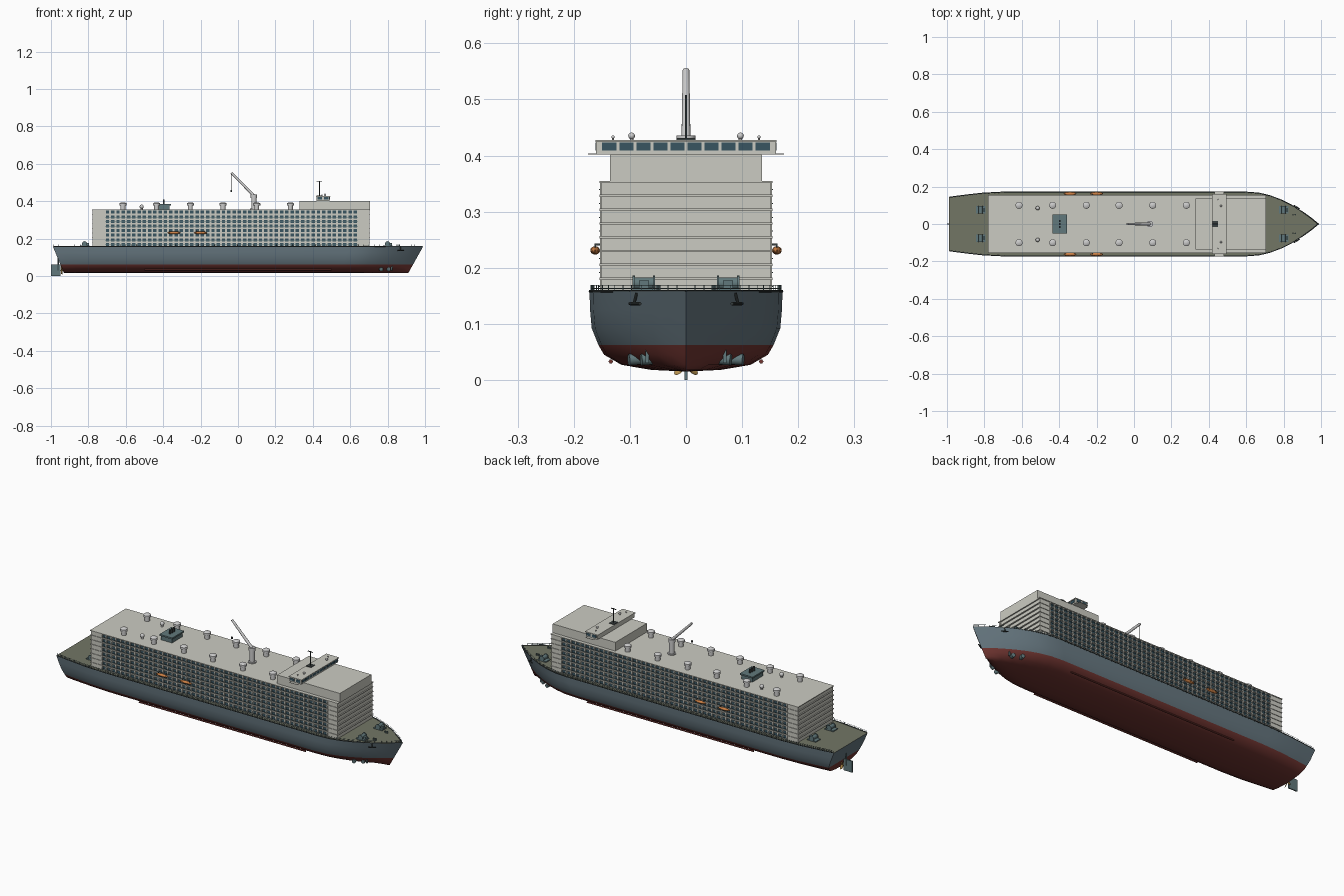
import bpy, bmesh, math
from mathutils import Matrix, Vector

if "Cube" in bpy.data.objects:
    bpy.data.objects.remove(bpy.data.objects["Cube"])


def mat(name, c):
    m = bpy.data.materials.new(name)
    m.diffuse_color = (*c, 1)
    m.use_nodes = True
    m.node_tree.nodes["Principled BSDF"].inputs["Base Color"].default_value = m.diffuse_color
    return m


WHITE = mat("off_white", (0.60, 0.60, 0.54))
NAVY = mat("hull_blue", (0.13, 0.18, 0.21))
RED = mat("bottom_red", (0.16, 0.035, 0.03))
DECK = mat("deck_olive", (0.17, 0.18, 0.13))
GLASS = mat("window_glass", (0.04, 0.09, 0.12))
TEAL = mat("machinery_teal", (0.12, 0.19, 0.20))
DARK = mat("dark_steel", (0.04, 0.05, 0.05))
ORANGE = mat("boat_orange", (0.62, 0.22, 0.06))
BRONZE = mat("bronze", (0.5, 0.3, 0.08))
STEEL = mat("light_steel", (0.55, 0.57, 0.56))


def finish(name, bm, *mats, smooth=True):
    me = bpy.data.meshes.new(name)
    bm.to_mesh(me)
    bm.free()
    ob = bpy.data.objects.new(name, me)
    bpy.context.collection.objects.link(ob)
    for m in mats:
        me.materials.append(m)
    if smooth:
        bpy.ops.object.select_all(action='DESELECT')
        ob.select_set(True)
        bpy.context.view_layer.objects.active = ob
        bpy.ops.object.shade_smooth_by_angle(angle=math.radians(35))
    return ob


def box(bm, x0, x1, y0, y1, z0, z1):
    m = Matrix.Translation(((x0 + x1) / 2, (y0 + y1) / 2, (z0 + z1) / 2))
    bmesh.ops.create_cube(bm, size=1, matrix=m @ Matrix.Diagonal((x1 - x0, y1 - y0, z1 - z0, 1)))


def rod(bm, a, b, r, r2=None, n=16):
    a, b = Vector(a), Vector(b)
    q = Vector((0, 0, 1)).rotation_difference(b - a).to_matrix().to_4x4()
    bmesh.ops.create_cone(bm, cap_ends=True, segments=n, radius1=r, radius2=r if r2 is None else r2,
                          depth=(b - a).length, matrix=Matrix.Translation((a + b) / 2) @ q)


def ball(bm, c, r, s=(1, 1, 1)):
    bmesh.ops.create_uvsphere(bm, u_segments=16, v_segments=10, radius=r,
                              matrix=Matrix.Translation(c) @ Matrix.Diagonal((*s, 1)))


# Hull: lofted section levels (half width, z), shaped by a plan curve
LEVELS = [(0, .015), (.062, .018), (.115, .027), (.146, .045), (.156, .062), (.168, .092), (.171, .125), (.172, .158)]
PLAN = [(0, .84), (.04, .90), (.09, .965), (.15, 1), (.80, 1), (.84, .965), (.87, .88), (.90, .75),
        (.93, .575), (.96, .355), (.98, .19), (1, 0)]


def hull_pt(t, f, lv, side=1):
    w, z = LEVELS[lv]
    k = (z - .015) / .143
    x0, x1 = -.93 - .06 * k, .91 + .08 * k
    return Vector((x0 + (x1 - x0) * t, side * w * f, z))


bm = bmesh.new()
ring_rows = []
n = len(LEVELS)
for t, f in PLAN:
    ring_rows.append([bm.verts.new(hull_pt(t, f, i, -1)) for i in range(n - 1, 0, -1)] +
                     [bm.verts.new(hull_pt(t, f, i)) for i in range(n)])
for a, b in zip(ring_rows, ring_rows[1:]):
    for i in range(len(a) - 1):
        bm.faces.new((a[i], a[i + 1], b[i + 1], b[i]))
ends = ring_rows[0]
for i in range(n - 1):          # transom strips
    vs = (ends[i], ends[i + 1], ends[-2 - i], ends[-1 - i])
    bm.faces.new(list(dict.fromkeys(vs)))
bmesh.ops.remove_doubles(bm, verts=bm.verts, dist=1e-5)
bmesh.ops.recalc_face_normals(bm, faces=bm.faces)
for f in bm.faces:
    f.material_index = 1 if f.calc_center_median().z < .062 else 0
finish("hull", bm, NAVY, RED)

# Weather deck
bm = bmesh.new()
edge = [hull_pt(t, f, n - 1) for t, f in PLAN]
bm.faces.new([bm.verts.new(p) for p in edge] +
             [bm.verts.new((p.x, -p.y, p.z)) for p in reversed(edge[:-1])])
bmesh.ops.recalc_face_normals(bm, faces=bm.faces)
if bm.faces[:][0].normal.z < 0:
    bmesh.ops.reverse_faces(bm, faces=bm.faces[:])
finish("weather_deck", bm, DECK, smooth=False)

# Gunwale and deck railing around the edge
gun, rail = bmesh.new(), bmesh.new()
for s in (-1, 1):
    pts = [Vector((p.x * .995, s * p.y * .985, p.z)) for p in edge]
    for p, q in zip(pts, pts[1:]):
        rod(gun, (p.x, p.y * 1.01, .158), (q.x, q.y * 1.01, .158), .0025, n=6)
        for h in (.163, .169):
            rod(rail, (p.x, p.y, h), (q.x, q.y, h), .0006, n=5)
        k = max(1, round((q - p).length / .03))
        for j in range(k):
            c = p.lerp(q, j / k)
            rod(rail, (c.x, c.y, .157), (c.x, c.y, .169), .0008, n=5)
finish("gunwale", gun, DARK)
finish("deck_railing", rail, TEAL)

# Accommodation block with tier slabs and balcony dividers
T, Z0, H = 8, .158, .0246
bm = bmesh.new()
box(bm, -.775, .70, -.147, .147, Z0, .353)
for s in (-1, 1):               # solid ends of the balcony sides
    for x0, x1 in ((-.777, -.712), (.642, .702)):
        box(bm, x0, x1, s * .14, s * .151, Z0, .353)
finish("accommodation_block", bm, WHITE, smooth=False)
bm = bmesh.new()
for i in range(1, T + 1):
    z = Z0 + i * H
    box(bm, -.781, .706, -.154, .154, z - .004, z)
finish("tier_slabs", bm, WHITE, smooth=False)
COLS = 48
cw = 1.354 / COLS
win, div, rails = bmesh.new(), bmesh.new(), bmesh.new()
for s in (-1, 1):
    for c in range(COLS + 1):
        x = -.712 + c * cw
        box(div, x - .003, x + .003, s * .146, s * .1535, Z0, .354)
        for i in range(T if c < COLS else 0):
            z = Z0 + i * H
            box(win, x + .005, x + cw - .005, s * .146, s * .1485, z + .003, z + .019)
    for i in range(T):
        z = Z0 + i * H
        box(rails, -.712, .642, s * .1535, s * .1548, z + .008, z + .0098)
finish("cabin_windows", win, GLASS, smooth=False)
finish("balcony_dividers", div, WHITE, smooth=False)
finish("balcony_rails", rails, TEAL, smooth=False)

# Forward upper house and bridge
bm = bmesh.new()
box(bm, .33, .706, -.135, .135, .354, .402)
finish("upper_house", bm, WHITE, smooth=False)
bm = bmesh.new()
box(bm, .42, .49, -.16, .16, .402, .425)
box(bm, .417, .494, -.161, .161, .424, .428)
box(bm, .43, .48, -.175, .175, .402, .404)
finish("bridge", bm, WHITE, smooth=False)
bm = bmesh.new()
for i in range(10):
    y = -.1368 + i * .0304
    box(bm, .489, .492, y - .0125, y + .0125, .409, .423)
for s in (-1, 1):
    for x in (.438, .472):
        box(bm, x - .012, x + .012, s * .159, s * .1615, .409, .423)
finish("bridge_windows", bm, GLASS, smooth=False)
bm = bmesh.new()
for s in (-1, 1):
    ball(bm, (.465, s * .097, .435), .006)
    rod(bm, (.465, s * .097, .426), (.465, s * .097, .431), .003)
    ball(bm, (.45, s * .13, .433), .003)
    rod(bm, (.45, s * .13, .426), (.45, s * .13, .432), .0015)
finish("radar_domes", bm, STEEL)
bm = bmesh.new()
rod(bm, (.435, 0, .426), (.435, 0, .508), .0022)
box(bm, .42, .45, -.002, .002, .503, .506)
box(bm, .42, .45, -.017, .017, .427, .431)
finish("radar_mast", bm, DARK)

# Roof vents and small domes
bm = bmesh.new()
for s in (-1, 1):
    for x in (-.615, -.435, -.255, -.08, .10, .28):
        y = s * .10
        rod(bm, (x, y, .353), (x, y, .382), .013)
        rod(bm, (x, y, .377), (x, y, .388), .019)
        rod(bm, (x, y, .388), (x, y, .394), .019, .010)
    rod(bm, (-.515, s * .085, .353), (-.515, s * .085, .368), .006)
    ball(bm, (-.515, s * .085, .371), .011)
finish("roof_vents", bm, STEEL)

# Funnel casing with exhaust pipes
bm = bmesh.new()
box(bm, -.43, -.365, -.045, .045, .353, .382)
box(bm, -.436, -.359, -.051, .051, .378, .386)
finish("funnel_casing", bm, TEAL, smooth=False)
bm = bmesh.new()
for y in (-.016, 0, .016):
    rod(bm, (-.397, y, .385), (-.397, y, .408), .005)
finish("exhaust_pipes", bm, DARK)

# Deck crane
bm = bmesh.new()
rod(bm, (.085, 0, .353), (.085, 0, .36), .021, n=24)
rod(bm, (.085, 0, .353), (.085, 0, .422), .014, n=24)
rod(bm, (.085, 0, .418), (.085, 0, .436), .017, n=24)
rod(bm, (.085, 0, .43), (-.036, 0, .552), .008, .006)
finish("crane", bm, STEEL)
bm = bmesh.new()
rod(bm, (-.036, 0, .55), (-.036, 0, .458), .001, n=6)
box(bm, -.04, -.032, -.003, .003, .449, .459)
finish("crane_hook", bm, DARK)

# Lifeboats and davits
bm, dv = bmesh.new(), bmesh.new()
for s in (-1, 1):
    for x in (-.342, -.20):
        ball(bm, (x, s * .162, .231), .01, (3.5, .85, .75))
        box(bm, x - .027, x + .027, s * .155, s * .17, .229, .232)
        for d in (-.022, .022):
            box(dv, x + d - .0015, x + d + .0015, s * .152, s * .163, .24, .243)
            box(dv, x + d - .0015, x + d + .0015, s * .160, s * .163, .236, .243)
finish("lifeboats", bm, ORANGE)
finish("lifeboat_davits", dv, DARK)

# Mooring winches and bollards
bm = bmesh.new()
for x in (-.82, .80):
    for s in (-1, 1):
        y = s * .075
        box(bm, x - .026, x + .026, y - .02, y + .02, .157, .163)
        rod(bm, (x, y - .018, .172), (x, y + .018, .172), .011)
        for d in (-.018, .018):
            rod(bm, (x, y + d - .002, .172), (x, y + d + .002, .172), .014)
        box(bm, x + .012, x + .024, y - .009, y + .009, .163, .177)
        for d in (.05, .062):
            rod(bm, (x + d, s * .05, .157), (x + d, s * .05, .168), .004, n=10)
finish("mooring_winches", bm, TEAL)

# Anchors, thruster guards and bilge keels
an, th, bk = bmesh.new(), bmesh.new(), bmesh.new()
for s in (-1, 1):
    rod(an, (.868, s * .088, .155), (.868, s * .093, .135), .0025, n=8)
    rod(an, (.855, s * .100, .136), (.885, s * .082, .136), .003, n=8)
    for x, y in ((.76, .094), (.80, .072)):
        rod(th, (x, s * (y - .02), .038), (x + .006, s * (y + .008), .036), .010)
    box(th, .818, .826, s * .066, s * .072, .03, .066)
    rod(bk, (-.5, s * .134, .033), (.5, s * .134, .033), .004, n=6)
finish("anchors", an, DARK)
finish("thruster_guards", th, TEAL)
finish("bilge_keels", bk, RED)

# Propeller and rudder
bm = bmesh.new()
rod(bm, (-.90, 0, .03), (-.95, 0, .03), .006, .003)
for k in range(4):
    a = math.radians(45 + 90 * k)
    m = (Matrix.Translation((-.942, 0, .03)) @ Matrix.Rotation(a, 4, 'X') @
         Matrix.Translation((0, 0, .015)) @ Matrix.Rotation(.6, 4, 'Z') @ Matrix.Diagonal((.15, .55, 1, 1)))
    bmesh.ops.create_uvsphere(bm, u_segments=12, v_segments=8, radius=.0135, matrix=m)
finish("propeller", bm, BRONZE)
bm = bmesh.new()
box(bm, -1.0, -.948, -.003, .003, 0, .062)
rod(bm, (-.962, 0, .03), (-.962, 0, .10), .004)
finish("rudder", bm, TEAL)
